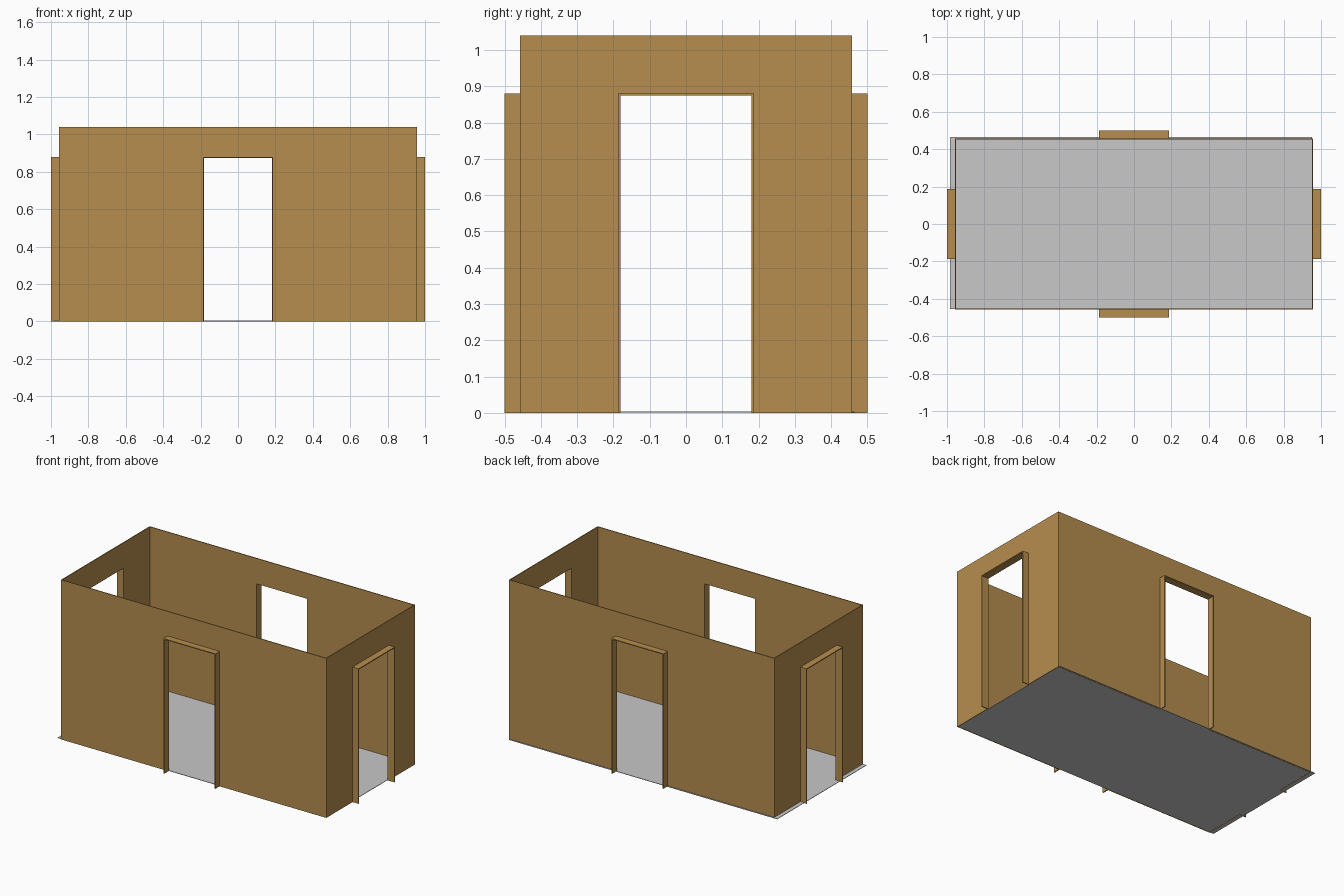
import bpy
import bmesh
from math import pi
from mathutils import Matrix, Vector

old = bpy.data.objects.get("Cube")
if old:
    bpy.data.objects.remove(old)


def material(name, rgb):
    mat = bpy.data.materials.new(name)
    mat.use_nodes = True
    colour = (*rgb, 1)
    mat.diffuse_color = colour
    mat.node_tree.nodes["Principled BSDF"].inputs["Base Color"].default_value = colour
    return mat


WOOD = material("tan wood", (0.47, 0.27, 0.077))
GREY = material("floor grey", (0.58, 0.58, 0.58))

HALF_X, HALF_Y, HEIGHT = 0.957, 0.457, 1.04
THICK = 0.006
DOOR, DOOR_TOP = 0.187, 0.88   # outer half width and top of the door frame
BOARD = 0.006                  # frame board thickness
REACH = 0.043                  # how far the frame stands out from the wall


def finish(name, bm, mat, turn=0):
    bmesh.ops.transform(bm, matrix=Matrix.Rotation(turn, 4, "Z"), verts=bm.verts)
    bmesh.ops.recalc_face_normals(bm, faces=bm.faces)
    mesh = bpy.data.meshes.new(name)
    bm.to_mesh(mesh)
    bm.free()
    mesh.materials.append(mat)
    obj = bpy.data.objects.new(name, mesh)
    bpy.context.collection.objects.link(obj)


def arch(name, outer, inner, y0, y1, turn):
    """Extrude an upside-down U, given (half width, top) outside and inside."""
    (ow, ot), (iw, it) = outer, inner
    profile = [(-ow, 0), (-ow, ot), (ow, ot), (ow, 0),
               (iw, 0), (iw, it), (-iw, it), (-iw, 0)]
    bm = bmesh.new()
    face = bm.faces.new([bm.verts.new((x, y0, z)) for x, z in profile])
    grown = bmesh.ops.extrude_face_region(bm, geom=[face], use_keep_orig=True)
    verts = [v for v in grown["geom"] if isinstance(v, bmesh.types.BMVert)]
    bmesh.ops.translate(bm, verts=verts, vec=Vector((0, y1 - y0, 0)))
    finish(name, bm, WOOD, turn)


# Four walls with a doorway, each with a projecting frame
sides = {"front": (0, HALF_X, HALF_Y),
         "left": (pi / 2, HALF_Y - THICK, HALF_X),
         "back": (pi, HALF_X, HALF_Y),
         "right": (-pi / 2, HALF_Y - THICK, HALF_X)}
for side, (turn, half, dist) in sides.items():
    inner = (DOOR - BOARD, DOOR_TOP - BOARD)
    arch(side + "_wall", (half, HEIGHT), inner, -dist, -dist + THICK, turn)
    arch(side + "_door_frame", (DOOR, DOOR_TOP), inner, -dist - REACH, -dist, turn)

# Thin floor, set slightly off centre
bm = bmesh.new()
bmesh.ops.create_cube(bm, size=1, matrix=Matrix.Translation((-0.016, 0.005, 0.002))
                      @ Matrix.Diagonal((1.934, 0.918, 0.003, 1)))
finish("floor", bm, GREY)
